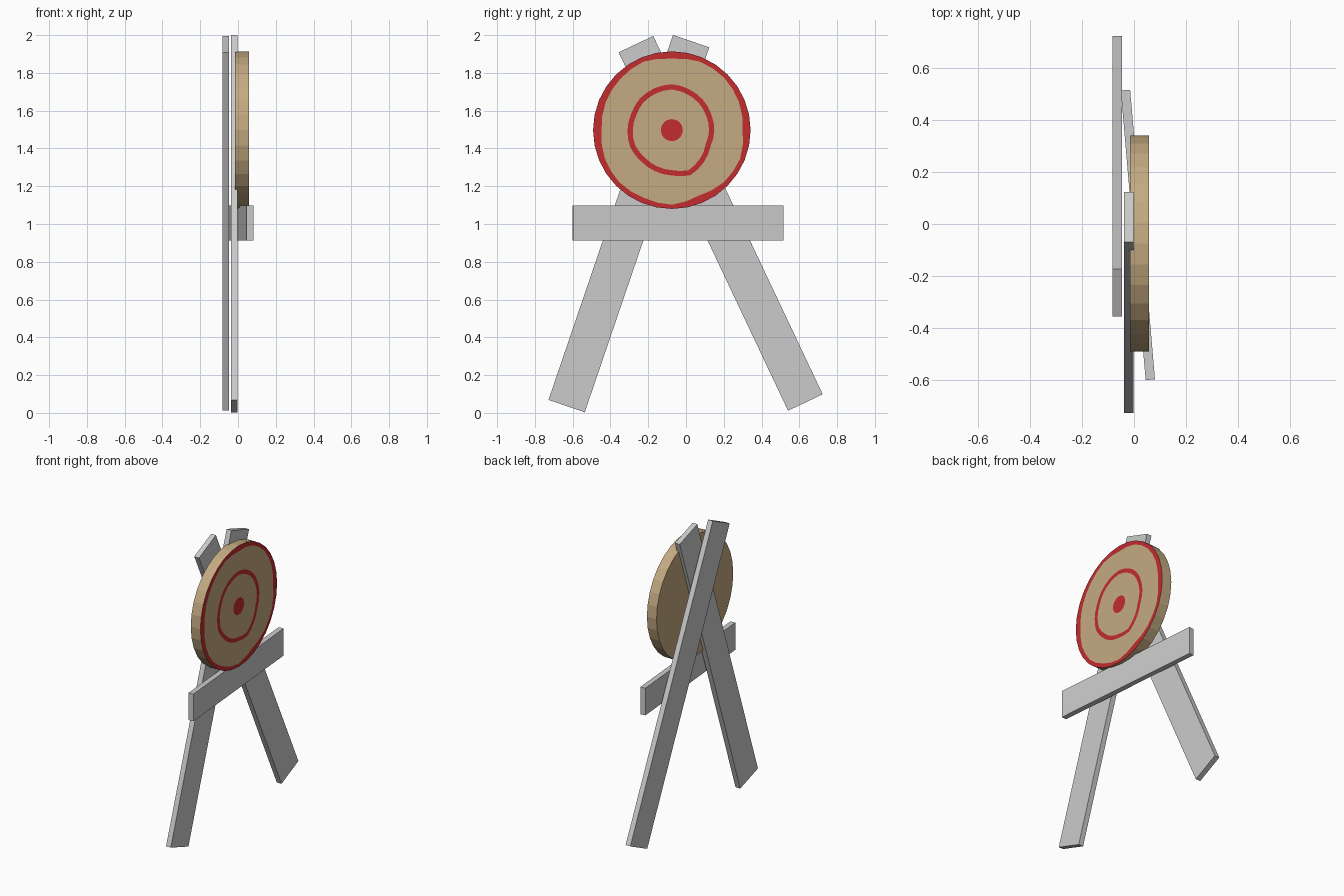
import bpy, bmesh, math
from mathutils import Matrix, Vector

if "Cube" in bpy.data.objects:
    bpy.data.objects.remove(bpy.data.objects["Cube"])


def material(name, rgb):
    m = bpy.data.materials.new(name)
    m.diffuse_color = (*rgb, 1)
    m.use_nodes = True
    m.node_tree.nodes["Principled BSDF"].inputs["Base Color"].default_value = m.diffuse_color
    return m


GREY = material("grey wood", (0.60, 0.60, 0.60))
TAN = material("tan straw", (0.55, 0.40, 0.22))
RED = material("red paint", (0.55, 0.025, 0.028))


def finish(name, bm, mats):
    bmesh.ops.recalc_face_normals(bm, faces=bm.faces)
    me = bpy.data.meshes.new(name)
    bm.to_mesh(me)
    bm.free()
    for m in mats:
        me.materials.append(m)
    ob = bpy.data.objects.new(name, me)
    bpy.context.collection.objects.link(ob)


def plank(name, centre, size, axis, angle):
    bm = bmesh.new()
    mat = (Matrix.Translation(centre) @ Matrix.Rotation(angle, 4, axis)
           @ Matrix.Diagonal((*size, 1)))
    bmesh.ops.create_cube(bm, size=1, matrix=mat)
    finish(name, bm, [GREY])


def leg(name, x, bottom, top):
    dy, dz = top[0] - bottom[0], top[1] - bottom[1]
    centre = (x, (top[0] + bottom[0]) / 2, (top[1] + bottom[1]) / 2)
    plank(name, centre, (0.036, 0.203, math.hypot(dy, dz)), 'X', -math.atan2(dy, dz))


# crossed legs and the skewed shelf board
leg("front_leg", -0.02, (-0.632, 0.036), (0.027, 1.968))
leg("rear_leg", -0.065, (0.632, 0.055), (-0.265, 1.952))
plank("shelf_board", (0.015, -0.042, 1.005), (0.036, 1.12, 0.187), 'Z', math.radians(4.9))

# round target: wobbly painted rings as concentric face bands
SEG = 32
R, X0, X1 = 0.417, -0.015, 0.058
CY, CZ = -0.075, 1.497
# ring radii every 22.5 degrees, from +y towards +z
ring = [.225, .225, .23, .235, .243, .24, .238, .232,
        .235, .238, .232, .235, .24, .258, .24, .222]
rim = [.375, .385, .392, .392, .378, .392, .385, .38,
       .372, .385, .392, .388, .395, .375, .39, .392]


def wobble(vals):
    return [(vals[i // 2] + vals[(i + 1) // 2 % 16]) / 2 for i in range(SEG)]


outer = wobble(ring)
bands = [[0.058] * SEG, [r - 0.028 for r in outer], outer, wobble(rim), [R] * SEG]

bm = bmesh.new()


def loop(x, radii):
    return [bm.verts.new((x, CY + r * math.cos(2 * math.pi * i / SEG),
                          CZ + r * math.sin(2 * math.pi * i / SEG)))
            for i, r in enumerate(radii)]


loops = [loop(X1, b) for b in bands] + [loop(X0, [R] * SEG)]
bm.faces.new(loops[0]).material_index = 1          # bullseye
for k, (a, b) in enumerate(zip(loops, loops[1:])):
    for i in range(SEG):
        j = (i + 1) % SEG
        f = bm.faces.new((a[i], b[i], b[j], a[j]))
        f.material_index = 1 if k in (1, 3) else 0  # ring and rim are red
bm.faces.new(loops[-1])                            # back
finish("target_disc", bm, [TAN, RED])
